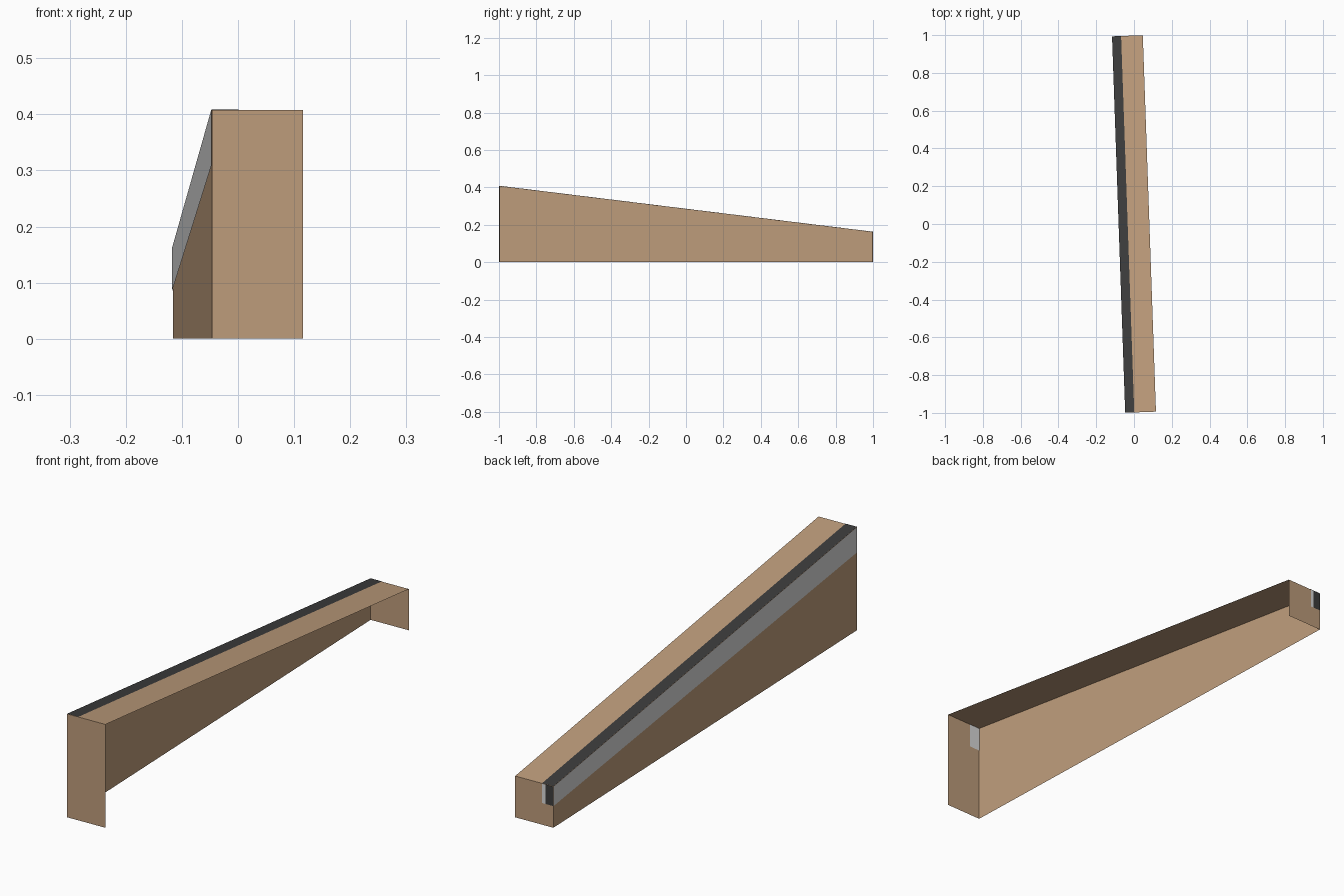
import bpy, math
from mathutils import Matrix

if "Cube" in bpy.data.objects:
    bpy.data.objects.remove(bpy.data.objects["Cube"])

W, L = 0.163, 1.994            # width and length before the slight turn
HF, HB = 0.408, 0.163          # height at the front and at the back
x0, x1, y0, y1 = -W / 2, W / 2, -L / 2, L / 2
TURN = Matrix.Rotation(math.radians(2.0), 4, 'Z')
GAP = 0.001                    # trim sits just off the wooden shell


def material(name, rgb):
    m = bpy.data.materials.new(name)
    m.diffuse_color = (*rgb, 1)
    m.use_nodes = True
    m.node_tree.nodes["Principled BSDF"].inputs["Base Color"].default_value = m.diffuse_color
    return m


wood = material("tan_wood", (0.52, 0.337, 0.2))
dark = material("dark_grey", (0.046, 0.046, 0.046))
light = material("light_grey", (0.70, 0.70, 0.70))


def panel(name, corners, mat, shift=(0, 0, 0)):
    """One flat quad sheet, turned with the whole model."""
    verts = [tuple(c + s for c, s in zip(p, shift)) for p in corners]
    me = bpy.data.meshes.new(name)
    me.from_pydata(verts, [], [(0, 1, 2, 3)])
    me.transform(TURN)
    me.materials.append(mat)
    ob = bpy.data.objects.new(name, me)
    bpy.context.collection.objects.link(ob)


def end_panel(name, y, xa, xb, za, zb, mat, shift=(0, 0, 0)):
    panel(name, [(xa, y, za), (xb, y, za), (xb, y, zb), (xa, y, zb)], mat, shift)


def slope_panel(name, xa, xb, mat, shift=(0, 0, 0)):
    panel(name, [(xa, y0, HF), (xb, y0, HF), (xb, y1, HB), (xa, y1, HB)], mat, shift)


def side_panel(name, zf, zb, mat, shift=(0, 0, 0)):
    panel(name, [(x0, y1, zb), (x0, y0, zf), (x0, y0, HF), (x0, y1, HB)], mat, shift)


# wooden shell, open on the right and underneath
end_panel("front_end", y0, x0, x1, 0, HF, wood)
end_panel("back_end", y1, x1, x0, 0, HB, wood)
slope_panel("sloping_top", x0, x1, wood)
side_panel("left_wall", 0, 0, wood)

# edging strip along the upper left edge
S = 0.048
slope_panel("top_strip", x0, x0 + S, dark, (0, 0, GAP))
side_panel("side_strip", HF - 0.1, HB - 0.077, light, (-GAP, 0, 0))

# strip ends, showing inside the front end and outside the back end
end_panel("front_strip_end", y0, x0, x0 + S, HF - 0.1, HF, light, (0, GAP, 0))
end_panel("back_strip_end", y1, x0 + 0.034, x0, HB - 0.077, HB, dark, (0, GAP, 0))
end_panel("back_strip_edge", y1, x0 + S, x0 + 0.034, HB - 0.077, HB, light, (0, GAP, 0))
